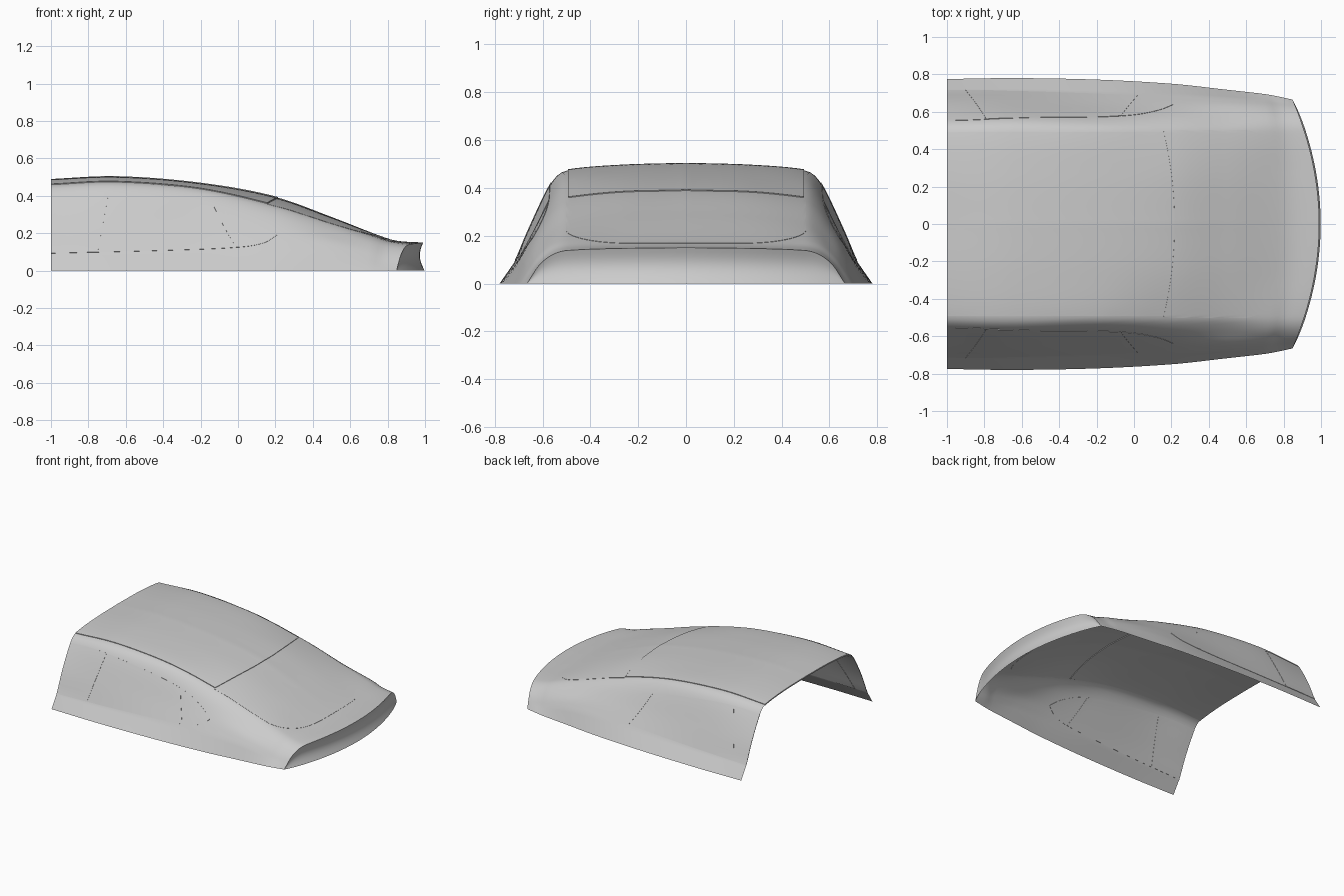
import bpy
import bmesh
import math
from mathutils import Vector
from mathutils.bvhtree import BVHTree

cube = bpy.data.objects.get("Cube")
if cube:
    bpy.data.objects.remove(cube, do_unlink=True)

paint = bpy.data.materials.new("light_grey")
paint.use_nodes = True
GREY = (0.6, 0.6, 0.6, 1)
paint.diffuse_color = GREY
paint.node_tree.nodes["Principled BSDF"].inputs["Base Color"].default_value = GREY

# Half cross-sections: station, then (half width, height) from the crown to the sill
STATIONS = [
    (-1, [(0, .485), (.27, .48), (.49, .46), (.53, .44), (.57, .385), (.65, .24), (.71, .1), (.775, 0)]),
    (-.65, [(0, .5), (.27, .492), (.5, .472), (.54, .45), (.575, .4), (.65, .24), (.71, .1), (.78, 0)]),
    (-.2, [(0, .465), (.27, .456), (.5, .435), (.535, .41), (.57, .36), (.64, .22), (.7, .105), (.772, 0)]),
    (.2, [(0, .392), (.27, .38), (.5, .345), (.535, .325), (.575, .285), (.635, .2), (.69, .11), (.75, 0)]),
    (.5, [(0, .285), (.27, .278), (.5, .255), (.54, .235), (.58, .205), (.635, .155), (.675, .095), (.72, 0)]),
    (.78, [(0, .177), (.27, .177), (.5, .178), (.55, .165), (.59, .14), (.63, .1), (.66, .055), (.695, 0)]),
    (.86, [(0, .158), (.27, .157), (.5, .155), (.55, .142), (.59, .115), (.625, .08), (.65, .045), (.685, 0)]),
    (.99, [(0, .15), (.27, .147), (.5, .138), (.55, .125), (.59, .1), (.62, .07), (.64, .04), (.665, 0)]),
]


def spline(keys, values, t):
    """Smooth curve through the values at rising keys."""
    i = max(k for k in range(len(keys) - 1) if k == 0 or keys[k] <= t)

    def slope(k):
        a, b = max(k - 1, 0), min(k + 1, len(keys) - 1)
        return (values[b] - values[a]) / (keys[b] - keys[a])

    h = keys[i + 1] - keys[i]
    u = (t - keys[i]) / h
    a, b = values[i], values[i + 1]
    return (a * (1 + 2 * u) * (1 - u) ** 2 + b * u * u * (3 - 2 * u)
            + slope(i) * (h * u * (1 - u) ** 2) - slope(i + 1) * (h * u * u * (1 - u)))


def section(x, steps=36, skirt=6):
    """Half section at a station, bowed forward at the sides near the tail."""
    keys = [s[0] for s in STATIONS]
    pts = [spline(keys, [Vector(s[1][k]) for s in STATIONS], x) for k in range(8)]
    side = pts[:7]
    lengths = [0.0]
    for p, q in zip(side, side[1:]):
        lengths.append(lengths[-1] + (q - p).length)
    row = [spline(lengths, side, lengths[-1] * k / steps) for k in range(steps + 1)]
    row += [pts[6].lerp(pts[7], k / skirt) for k in range(1, skirt + 1)]
    bow = .14 * max(0, (x - .2) / .79) ** 2
    return [Vector((x - bow * (max(p.x, 0) / .66) ** 2, max(p.x, 0), p.y)) for p in row]


def build(name, grid, thickness=0):
    """Surface from rows of points, mirrored across the centre."""
    bm = bmesh.new()
    rows = [[bm.verts.new(p) for p in row] for row in grid]
    for r, s in zip(rows, rows[1:]):
        for k in range(len(r) - 1):
            bm.faces.new((r[k], r[k + 1], s[k + 1], s[k]))
    bmesh.ops.remove_doubles(bm, verts=bm.verts, dist=.0002)
    bmesh.ops.recalc_face_normals(bm, faces=bm.faces)
    top = max(bm.faces, key=lambda f: abs(f.normal.z))
    if top.normal.z < 0:
        bmesh.ops.reverse_faces(bm, faces=bm.faces)
    mesh = bpy.data.meshes.new(name)
    bm.to_mesh(mesh)
    bm.free()
    mesh.materials.append(paint)
    obj = bpy.data.objects.new(name, mesh)
    bpy.context.collection.objects.link(obj)
    mirror = obj.modifiers.new("Mirror", 'MIRROR')
    mirror.use_axis = (False, True, False)
    if thickness:
        solid = obj.modifiers.new("Solidify", 'SOLIDIFY')
        solid.thickness = thickness
        solid.offset = 0
    bpy.ops.object.select_all(action='DESELECT')
    obj.select_set(True)
    bpy.context.view_layer.objects.active = obj
    bpy.ops.object.convert(target='MESH')
    bpy.ops.object.shade_smooth_by_angle(angle=math.radians(35))
    return obj


# Body shell, open underneath and at the front end
N = 70
shell_grid = [section(-1 + 1.99 * i / N) for i in range(N + 1)]
shell = build("body_shell", shell_grid)
tree = BVHTree.FromPolygons([v.co for v in shell.data.vertices],
                            [p.vertices for p in shell.data.polygons])

# Hollow tail panel below the rear lip
lip = shell_grid[-1]
tail = []
for k in range(9):
    f = k / 8
    tail.append([Vector((p.x + (.008 * f - .022 * math.sin(math.pi * f)) * p.z / .15,
                         p.y, p.z * (1 - f))) for p in lip])
build("tail_panel", tail)


def from_above(x, y):
    return tree.ray_cast(Vector((x, y, 3)), Vector((0, 0, -1)))[0]


def from_side(x, z):
    return tree.ray_cast(Vector((x, 3, z)), Vector((0, -1, 0)))[0]


def seam(y):
    return .213 - .06 * (y / .5) ** 2


# Roof panel ending in a curved seam
roof = []
for i in range(41):
    row = []
    for k in range(21):
        y = .492 * k / 20
        row.append(from_above(-.9995 + (seam(y) + .9995) * i / 40, y))
    roof.append(row)
build("roof_panel", roof, .0095)

# Rear window with rounded lower corners
glass = []
for k in range(31):
    y = .502 * math.sin(math.pi / 2 * k / 30)
    end = .6 + .21 * (1 - (y / .503) ** 4) ** .5 - .02 * (y / .5) ** 2
    glass.append([from_above(seam(y) + .004 + (end - seam(y) - .004) * i / 30, y)
                  for i in range(31)])
build("rear_window", glass, .003)


# Side windows between a belt curve and a roof curve
def belt(x):
    return spline([-1, -.4, 0, .14, .21], [.092, .107, .124, .148, .19], x)


def arch(x):
    return spline([-1, -.8, -.6, -.2, 0, .14, .21], [.413, .422, .412, .357, .309, .245, .194], x)


def pane(name, front, back, thickness):
    """Each edge is given as (x at the belt, x at the arch)."""
    grid = []
    for i in range(25):
        u = i / 24
        row = []
        for k in range(13):
            s = k / 12
            x0 = front[0] + (front[1] - front[0]) * s
            x1 = back[0] + (back[1] - back[0]) * s
            x = x0 + (x1 - x0) * u
            row.append(from_side(x, belt(x) + (arch(x) - belt(x)) * s))
        grid.append(row)
    build(name, grid, thickness)


FRONT, PILLAR_A, PILLAR_B = (-.9995, -.9995), (-.9, -.79), (-.75, -.69)
BAR_A, BAR_B, TIP = (-.01, -.13), (.02, -.07), (.21, .21)
pane("front_side_window", FRONT, PILLAR_A, .004)
pane("door_pillar", PILLAR_A, PILLAR_B, .007)
pane("rear_side_window", PILLAR_B, BAR_A, .004)
pane("window_bar", BAR_A, BAR_B, .007)
pane("quarter_window", BAR_B, TIP, .004)
